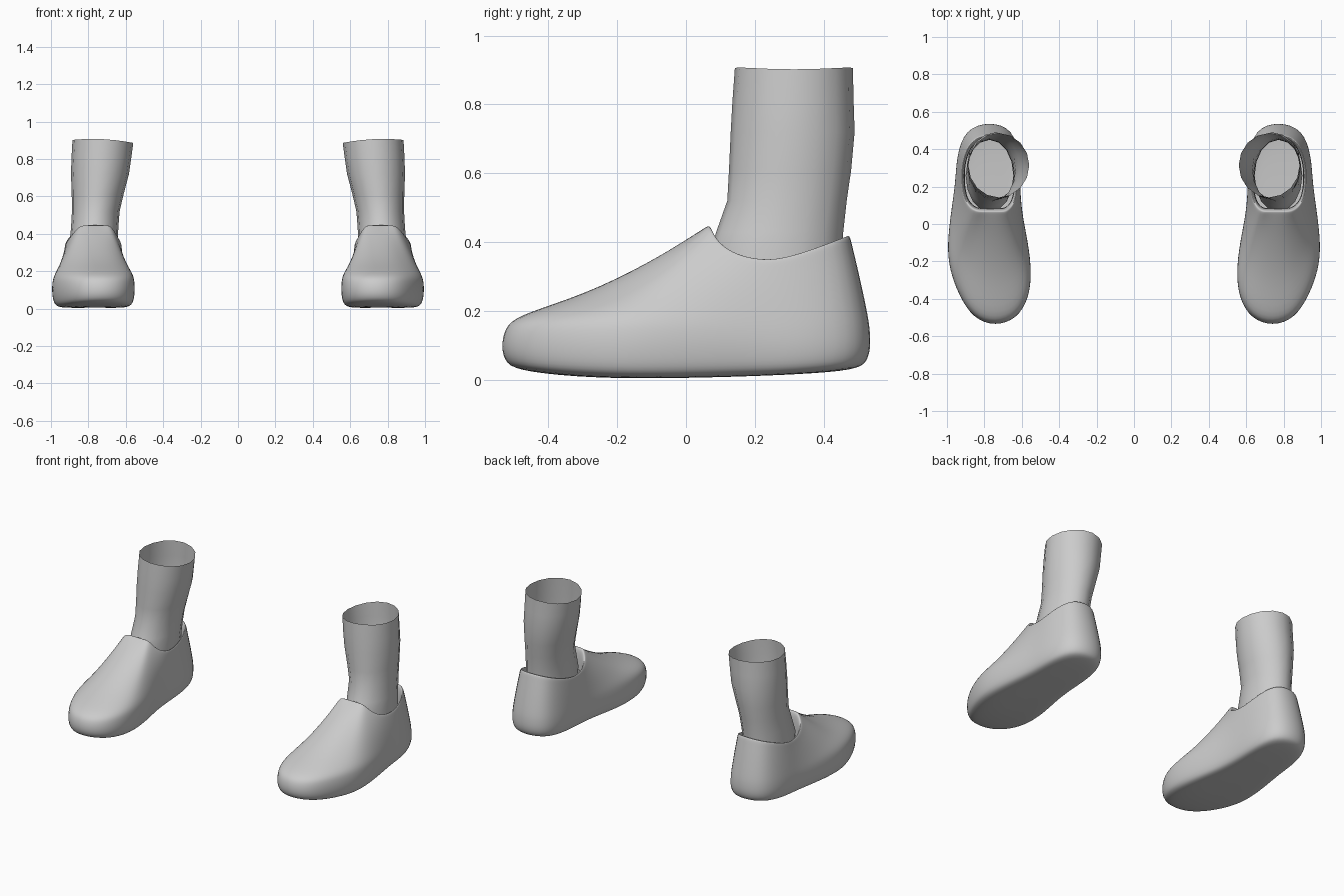
import bpy, bmesh, math

if "Cube" in bpy.data.objects:
    bpy.data.objects.remove(bpy.data.objects["Cube"])

grey = bpy.data.materials.new("plain grey")
grey.use_nodes = True
grey.diffuse_color = (0.6, 0.6, 0.6, 1)
grey.node_tree.nodes["Principled BSDF"].inputs["Base Color"].default_value = (0.6, 0.6, 0.6, 1)

# Widest outline of the shoe and the matching collar outline, from toe round the outer side
OUTLINE = [(.74, -.55), (.86, -.51), (.94, -.38), (.99, -.24), (1.0, -.11), (.98, .06),
           (.955, .22), (.95, .36), (.905, .51), (.77, .55), (.645, .51), (.61, .36),
           (.61, .22), (.6, .06), (.565, -.1), (.545, -.26), (.56, -.4), (.625, -.51)]
COLLAR = [(.76, .06), (.79, .06), (.82, .06), (.85, .063), (.885, .085), (.915, .14),
          (.925, .24), (.92, .34), (.875, .46), (.77, .485), (.675, .46), (.635, .36),
          (.622, .24), (.625, .15), (.645, .09), (.675, .063), (.70, .06), (.73, .06)]
COLLAR_HEIGHT = [(.06, .445), (.09, .39), (.15, .355), (.25, .34), (.37, .375), (.485, .42)]
# Height share, inward share at the toe, inward share at sides and heel
UPPER = [(0, 0, 0), (.15, .015, .04), (.26, .07, .12), (.43, .4, .3), (.7, .72, .62), (.9, .91, .88), (1, 1, 1)]
WAIST_Z = .095


def interp(table, t):
    if t <= table[0][0]:
        return table[0][1]
    for (a, va), (b, vb) in zip(table, table[1:]):
        if t <= b:
            return va + (vb - va) * (t - a) / (b - a)
    return table[-1][1]


def loft(name, rings, side, cap=False, levels=2):
    """Skin a stack of closed rings; side -1 mirrors it."""
    bm = bmesh.new()
    loops = [[bm.verts.new((side * x, y, z)) for x, y, z in r] for r in rings]
    for a, b in zip(loops, loops[1:]):
        n = len(a)
        for i in range(n):
            j = (i + 1) % n
            quad = (a[i], a[j], b[j], b[i])
            bm.faces.new(quad if side > 0 else quad[::-1])
    if cap:
        bm.faces.new(loops[0][::-1] if side > 0 else loops[0])
    mesh = bpy.data.meshes.new(name)
    bm.to_mesh(mesh)
    bm.free()
    mesh.materials.append(grey)
    for p in mesh.polygons:
        p.use_smooth = True
    ob = bpy.data.objects.new(name, mesh)
    bpy.context.collection.objects.link(ob)
    if levels:
        sub = ob.modifiers.new("smooth", 'SUBSURF')
        sub.levels = sub.render_levels = levels
    return ob


def sole_z(y):
    return .004 + (.2 if y < -.18 else .045) * (y + .18) ** 2


def sole_ring(scale, lift):
    ring = []
    for x, y in OUTLINE:
        px, py = .77 + (x - .77) * scale, y * (.5 + scale / 2 if scale > .8 else scale)
        ring.append((px, py, sole_z(py) + lift))
    return ring


def shoe_rings():
    # underside, from the middle outwards
    rings = [sole_ring(.3, 0), sole_ring(.6, 0), sole_ring(.86, .003), sole_ring(.965, .028)]
    # upper, blending from the widest outline to the collar
    for h, toe, rest in UPPER:
        ring = []
        for (x, y), (cx, cy) in zip(OUTLINE, COLLAR):
            w = min(1, max(0, (.1 - y) / .5))
            f = toe * w + rest * (1 - w)
            top = interp(COLLAR_HEIGHT, cy)
            ring.append((x + (cx - x) * f, y + (cy - y) * f, WAIST_Z + (top - WAIST_Z) * h))
        rings.append(ring)
    # rolled lip and inner lining
    for shrink, drop in ((.96, -.003), (.92, .012), (.89, .06), (.88, .13)):
        rings.append([(.775 + (x - .775) * shrink, .27 + (y - .27) * shrink,
                       interp(COLLAR_HEIGHT, y) - drop) for x, y in COLLAR])
    return rings


# Ankle levels: height, inner x, outer x, front y, back y
ANKLE = [(.24, .645, .9, .07, .45), (.36, .642, .9, .065, .452), (.43, .64, .893, .088, .457),
         (.52, .633, .888, .12, .467), (.61, .612, .889, .125, .48), (.72, .583, .893, .13, .49),
         (.81, .57, .89, .135, .487), (.9, .56, .885, .142, .485)]
SEGMENTS = 16


def ankle_rings():
    rings = []
    for z, x0, x1, y0, y1 in ANKLE:
        ring = []
        for i in range(SEGMENTS):
            a = math.tau * i / SEGMENTS
            tilt = (.008 * math.cos(a) - .006 * math.cos(2 * a)) * (z > .85)
            ring.append(((x0 + x1) / 2 + (x1 - x0) / 2 * math.cos(a),
                         (y0 + y1) / 2 + (y1 - y0) / 2 * math.sin(a), z + tilt))
        rings.append(ring)
    return rings


for label, side in (("left", 1), ("right", -1)):
    loft(label + "_shoe", shoe_rings(), side, cap=True)
    loft(label + "_ankle", ankle_rings(), side, levels=0)
